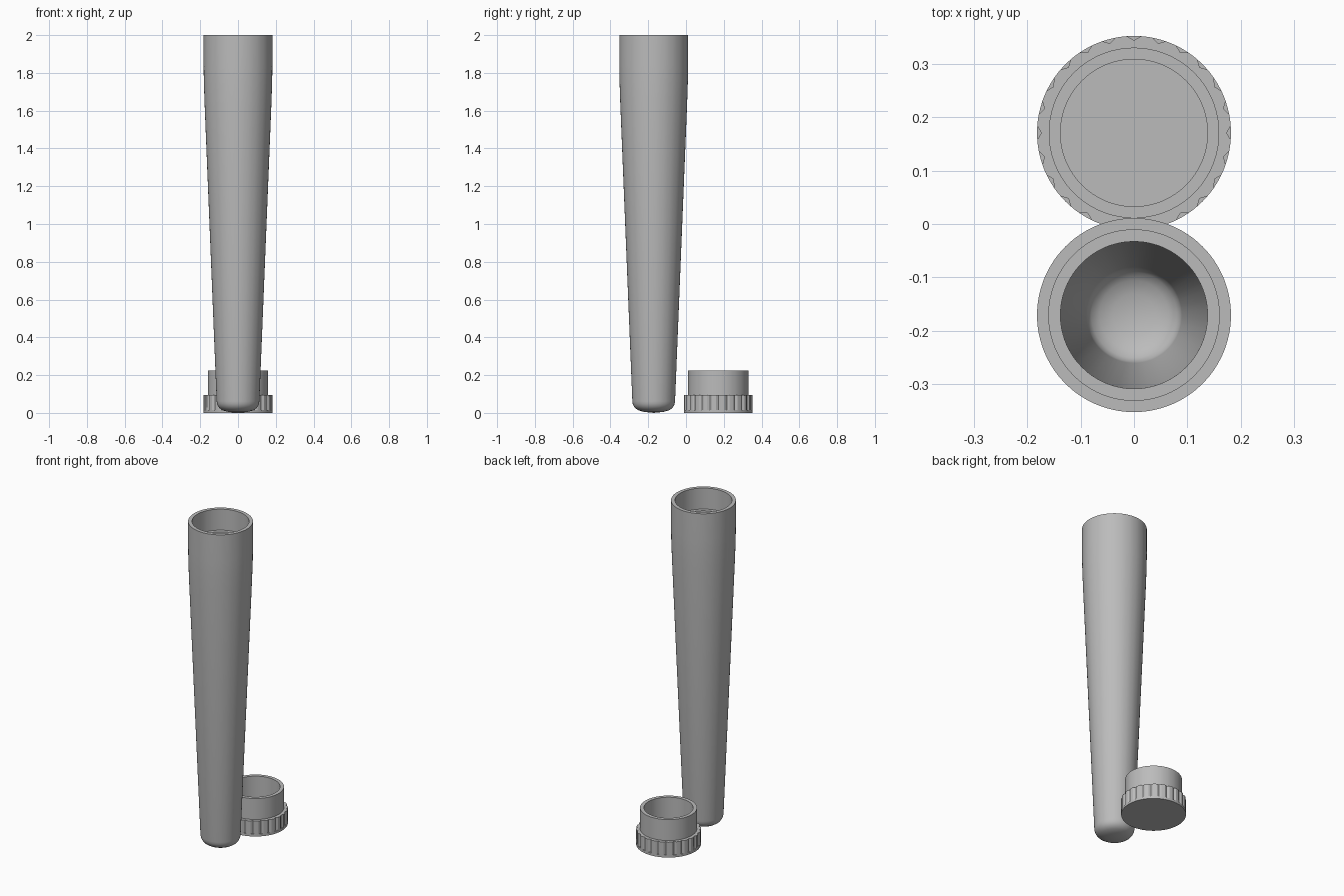
import bpy
import bmesh
import math

cube = bpy.data.objects.get("Cube")
if cube:
    bpy.data.objects.remove(cube, do_unlink=True)

gray = bpy.data.materials.new("plain gray")
gray.use_nodes = True
color = (0.5, 0.5, 0.5, 1)
gray.diffuse_color = color
gray.node_tree.nodes["Principled BSDF"].inputs["Base Color"].default_value = color

GROOVES = 24
GROOVE_DEPTH = 0.008
# angular steps within one groove pitch: edge, centre, edge, then the rib
STEPS = (-0.28, 0, 0.28, 0.39, 0.5, 0.61)


def lathe(name, y, profile):
    """Revolve (radius, z, grooved) points around a vertical axis at y."""
    bm = bmesh.new()
    rings = []
    for radius, z, grooved in profile:
        ring = []
        for i in range(GROOVES):
            for step in STEPS:
                a = math.tau * (i + step) / GROOVES
                r = radius - (GROOVE_DEPTH if grooved and step == 0 else 0)
                ring.append(bm.verts.new((r * math.cos(a), r * math.sin(a), z)))
        rings.append(ring)
    for low, high in zip(rings, rings[1:]):
        for i in range(len(low)):
            j = (i + 1) % len(low)
            bm.faces.new((low[i], low[j], high[j], high[i]))
    bmesh.ops.remove_doubles(bm, verts=bm.verts, dist=0.00005)
    bmesh.ops.recalc_face_normals(bm, faces=bm.faces)
    mesh = bpy.data.meshes.new(name)
    bm.to_mesh(mesh)
    bm.free()
    obj = bpy.data.objects.new(name, mesh)
    obj.location.y = y
    mesh.materials.append(gray)
    bpy.context.collection.objects.link(obj)
    bpy.ops.object.select_all(action="DESELECT")
    obj.select_set(True)
    bpy.context.view_layer.objects.active = obj
    bpy.ops.object.shade_smooth_by_angle(angle=math.radians(25))


# Tapered tube: rounded bottom, outer wall, rim, socket, inner wall, inner bottom
outer = [(0, 0), (0.05, 0.005), (0.08, 0.013), (0.097, 0.024), (0.106, 0.036),
         (0.111, 0.048), (0.113, 0.062), (0.177, 1.64), (0.181, 1.76), (0.182, 1.84), (0.182, 2)]
inner = [(0.16, 2), (0.16, 1.87), (0.138, 1.87), (0.137, 1.76), (0.09, 0.075),
         (0.087, 0.06), (0.08, 0.048), (0.065, 0.037), (0.04, 0.028), (0, 0.024)]
lathe("tube", -0.171, [(r, z, False) for r, z in outer + inner])

# Cap: flat base, grooved grip, hollow plug
lathe("cap", 0.171, [
    (0, 0, False), (0.182, 0, False), (0.182, 0.015, False),
    (0.182, 0.015, True), (0.182, 0.095, True),
    (0.16, 0.095, False), (0.16, 0.225, False),
    (0.138, 0.225, False), (0.138, 0.06, False), (0, 0.06, False)])
